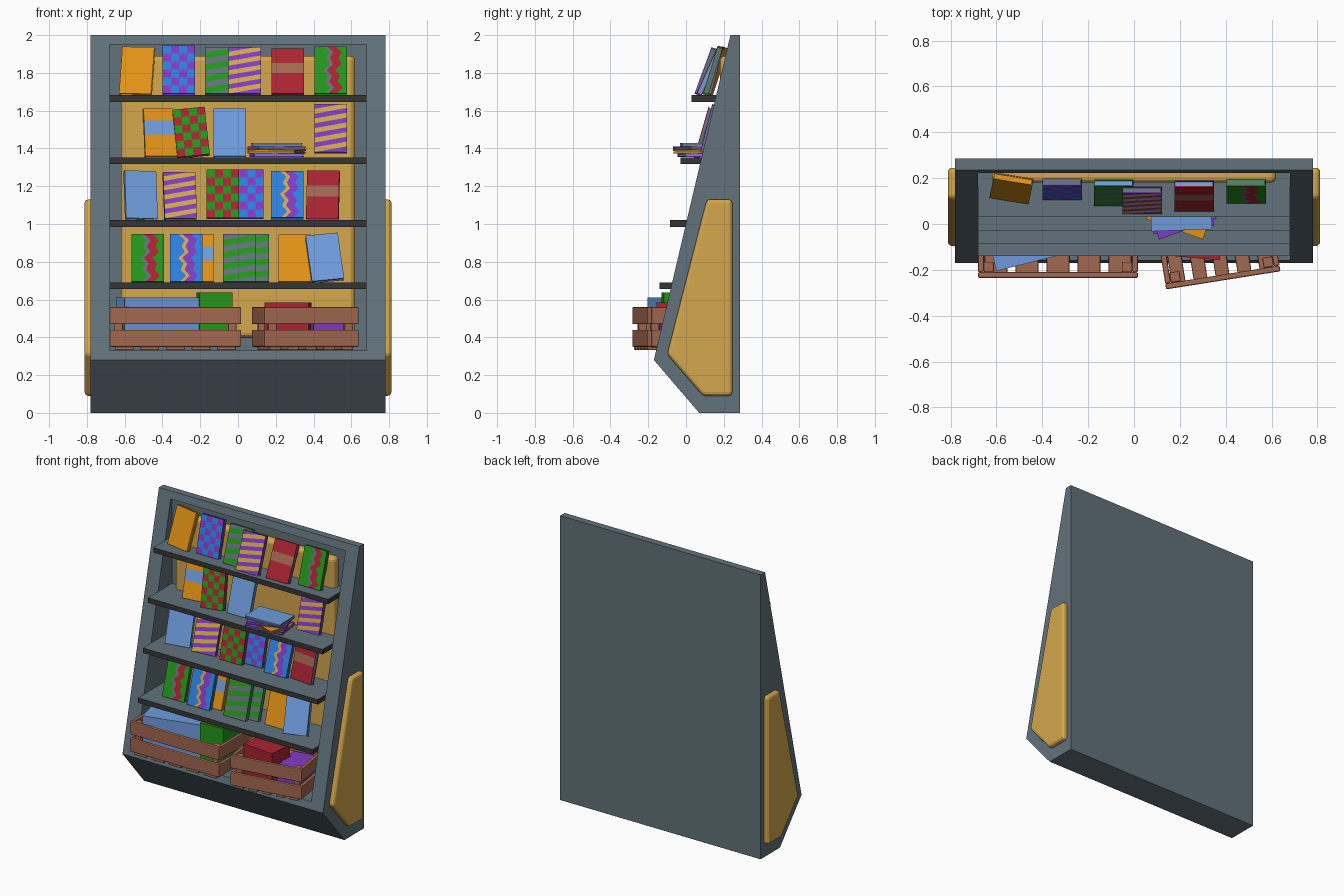
import bpy, bmesh, math
from mathutils import Matrix, Vector

if "Cube" in bpy.data.objects:
    bpy.data.objects.remove(bpy.data.objects["Cube"])

# Palette (linear)
PALETTE = {
    "slate": (.122, .17, .198), "charcoal": (.035, .035, .036), "gold": (.66, .39, .075),
    "brown": (.36, .14, .08), "orange": (.76, .29, .008), "sky": (.156, .33, .72),
    "azure": (.026, .22, .75), "purple": (.22, .045, .55), "green": (.017, .305, .01),
    "red": (.40, .017, .032)}
NAMES = list(PALETTE)
MATS = []
for n, c in PALETTE.items():
    m = bpy.data.materials.new(n)
    m.diffuse_color = (*c, 1)
    m.use_nodes = True
    m.node_tree.nodes["Principled BSDF"].inputs["Base Color"].default_value = m.diffuse_color
    MATS.append(m)
IDX = {n: i for i, n in enumerate(NAMES)}
T = Matrix.Translation
R = lambda deg, ax: Matrix.Rotation(math.radians(deg), 4, ax)


def finish(bm, name, bevel=0, segs=2):
    me = bpy.data.meshes.new(name)
    bm.to_mesh(me)
    bm.free()
    for m in MATS:
        me.materials.append(m)
    ob = bpy.data.objects.new(name, me)
    bpy.context.collection.objects.link(ob)
    if bevel:
        b = ob.modifiers.new("bevel", 'BEVEL')
        b.width, b.segments, b.limit_method = bevel, segs, 'ANGLE'
    return ob


def box(bm, lo, hi, col, M=Matrix()):
    lo, hi = Vector(lo), Vector(hi)
    S = Matrix.Diagonal((*(hi - lo), 1))
    r = bmesh.ops.create_cube(bm, size=1, matrix=M @ T((lo + hi) / 2) @ S)
    faces = {f for v in r["verts"] for f in v.link_faces}
    for f in faces:
        f.material_index = IDX[col]
    return faces


def prism(bm, pts, x0, x1, col):
    """Extrude a (y, z) profile along x."""
    f = bm.faces.new([bm.verts.new((x0, y, z)) for y, z in pts])
    r = bmesh.ops.extrude_face_region(bm, geom=[f])
    bmesh.ops.translate(bm, vec=(x1 - x0, 0, 0),
                        verts=[v for v in r["geom"] if isinstance(v, bmesh.types.BMVert)])
    bmesh.ops.recalc_face_normals(bm, faces=bm.faces)
    for f in bm.faces:
        f.material_index = IDX[col]


# Cabinet body with sloping front, hollowed by a cutter
bm = bmesh.new()
prism(bm, [(.285, 0), (.07, 0), (-.17, .28), (.235, 2), (.285, 2)], -.78, .78, "slate")
body = finish(bm, "cabinet_body")
bm = bmesh.new()
box(bm, (-.68, -1, .33), (.68, .235, 1.95), "slate")
cutter = finish(bm, "opening_cutter")
cutter.hide_render = True
mod = body.modifiers.new("opening", 'BOOLEAN')
mod.object, mod.operation, mod.solver = cutter, 'DIFFERENCE', 'EXACT'
bpy.context.view_layer.objects.active = body
bpy.ops.object.modifier_apply(modifier="opening")
bpy.data.objects.remove(cutter)

# Padded panels: back of the interior and both sides
bm = bmesh.new()
box(bm, (-.62, .18, .40), (.62, .25, 1.89), "gold")
finish(bm, "back_panel", .025, 3)
for s, side in ((-1, "left"), (1, "right")):
    bm = bmesh.new()
    prism(bm, [(.245, .09), (.09, .09), (-.10, .31), (.11, 1.13), (.245, 1.13)],
          s * .75, s * .812, "gold")
    finish(bm, side + "_side_panel", .02, 3)

# Shelves: dark edges, slate tops
for i, (z, y) in enumerate([(.69, -.14), (1.02, -.085), (1.352, -.03), (1.682, .03)]):
    bm = bmesh.new()
    for f in box(bm, (-.68, y, z - .035), (.68, .236, z), "charcoal"):
        f.normal_update()
        if f.normal.z > .5:
            f.material_index = IDX["slate"]
    finish(bm, f"shelf_{i + 1}")


# Cover patterns: yield (uv polygon, colour)
def checks(a, b):
    for i in range(4):
        for j in range(6):
            u, v = i / 4, j / 6
            yield [(u, v), (u + .25, v), (u + .25, v + 1/6), (u, v + 1/6)], (a, b)[(i + j) % 2]


def stripes(a, b, count=5, slope=.12):
    clamp = lambda v: min(1, max(0, v))
    h = 1 / (2 * count)
    for k in range(-2, 2 * count + 1):
        for i in range(8):
            u, w = i / 8, (i + 1) / 8
            v = [clamp(k * h + slope * u), clamp(k * h + slope * w),
                 clamp((k + 1) * h + slope * w), clamp((k + 1) * h + slope * u)]
            pts = list(dict.fromkeys([(u, v[0]), (w, v[1]), (w, v[2]), (u, v[3])]))
            if v[2] - v[1] + v[3] - v[0] > 1e-4 and len(pts) > 2:
                yield pts, (a, b)[k % 2]


def zigzag(base, band, line):
    edges, n = [0, .38, .5, .76, 1], 8
    off = lambda e, j: 0 if e in (0, 1) else (.07 if j % 2 else -.07) + .05 * math.sin(j * 1.3)
    for k, c in enumerate((base, line, band, base)):
        a, b = edges[k], edges[k + 1]
        for j in range(n):
            yield [(a + off(a, j), j / n), (b + off(b, j), j / n),
                   (b + off(b, j + 1), (j + 1) / n), (a + off(a, j + 1), (j + 1) / n)], c


def band(col, v0, v1):
    yield [(0, v0), (1, v0), (1, v1), (0, v1)], col


def book(name, M, col, pattern=None, w=.172, h=.262, t=.03, pages="slate"):
    """Two boards, a spine, a page block and a thin printed front."""
    bm, x, c = bmesh.new(), w / 2, .005
    box(bm, (-x, 0, 0), (x, c, h), col, M)
    box(bm, (-x, t - c, 0), (x, t, h), col, M)
    box(bm, (-x, c, 0), (-x + c, t - c, h), col, M)
    box(bm, (-x + c, c, .005), (x - .005, t - c, h - .005), pages, M)
    for pts, pc in pattern or ():
        f = bm.faces.new([bm.verts.new(M @ Vector((-x + u * w, -.001, v * h))) for u, v in pts])
        f.material_index = IDX[pc]
    finish(bm, name)


# Book designs: cover colour, pattern maker, page colour
DESIGNS = {
    "orange": ("orange", lambda: None, "orange"),
    "sky": ("sky", lambda: None, "sky"),
    "check_blue": ("purple", lambda: checks("purple", "azure"), "slate"),
    "check_red": ("red", lambda: checks("red", "green"), "slate"),
    "stripe_green": ("green", lambda: stripes("green", "slate", 4), "sky"),
    "stripe_gold": ("purple", lambda: stripes("gold", "purple"), "slate"),
    "band_red": ("red", lambda: band("brown", .45, .68), "sky"),
    "band_orange": ("orange", lambda: band("sky", .45, .74), "orange"),
    "zigzag_green": ("green", lambda: zigzag("green", "red", "slate"), "slate"),
    "zigzag_blue": ("azure", lambda: zigzag("azure", "purple", "gold"), "slate")}

# Standing books: design, x, z, front y, lean, yaw, roll
BOOKS = [
    ("orange", -.545, 1.69, .10, 19, -9, 1), ("check_blue", -.313, 1.69, .105, 14, 0, 0),
    ("stripe_green", -.088, 1.69, .08, 19, 0, 0), ("stripe_gold", .036, 1.69, .045, 20, 0, 0),
    ("band_red", .263, 1.69, .055, 24, 0, 0), ("zigzag_green", .49, 1.69, .09, 17, 0, 0),
    ("band_orange", -.405, 1.36, .09, 16, 8, 0), ("check_red", -.235, 1.362, .045, 16, 0, -6),
    ("sky", -.043, 1.36, .06, 17, 0, 0), ("stripe_gold", .49, 1.38, .075, 14, 0, 0),
    ("sky", -.508, 1.03, .05, 16, 14, 2), ("stripe_gold", -.302, 1.03, .045, 20, 6, 0),
    ("check_red", -.08, 1.035, .03, 14, 0, 0), ("check_blue", .05, 1.035, .07, 14, 0, 0),
    ("zigzag_blue", .262, 1.035, .035, 20, 0, 0), ("band_red", .445, 1.03, .06, 14, -6, 0),
    ("zigzag_green", -.478, .695, -.04, 17, 0, 0), ("zigzag_blue", -.275, .695, -.05, 17, 0, 0),
    ("band_orange", -.212, .695, -.005, 17, 0, 0), ("stripe_green", .007, .695, -.05, 17, 0, 0),
    ("stripe_green", .077, .695, -.01, 17, 0, 0), ("orange", .30, .695, -.01, 17, 0, 0),
    ("sky", .477, .705, -.05, 22, 4, -6)]
for i, (d, x, z, y, lean, yaw, roll) in enumerate(BOOKS):
    col, pat, pg = DESIGNS[d]
    book(f"book_{i + 1}_{d}", T((x, y, z)) @ R(yaw, 'Z') @ R(-lean, 'X') @ R(roll, 'Y'),
         col, pat(), pages=pg)

# Stack of flat books on the third shelf
for i, (col, pg, yaw) in enumerate([("purple", "sky", 8), ("orange", "slate", -20),
                                    ("purple", "slate", 20), ("sky", "slate", 2)]):
    M = T((.205, .06, 1.372 + i * .019)) @ R(yaw, 'Z') @ R(-90, 'X') @ T((0, 0, -.0875))
    book(f"stacked_book_{i + 1}", M, col, w=.265, h=.175, t=.018, pages=pg)


def crate(name, M, L, D):
    """Slatted crate with its origin at the front left bottom corner."""
    bm, t, p = bmesh.new(), .025, .045
    for z in (.02, .14):
        for y in (0, D - t):
            box(bm, (0, y, z), (L, y + t, z + .09), "brown", M)
        for x in (0, L - t):
            box(bm, (x, t, z), (x + t, D - t, z + .09), "brown", M)
    for x in (t, L - t - p):
        for y in (t, D - t - p):
            box(bm, (x, y, .015), (x + p, y + p, .225), "brown", M)
    pitch = (L - .02) / 5
    for i in range(5):
        x = .01 + i * pitch
        box(bm, (x + .018, .005, .002), (x + pitch - .018, D - .005, .02), "brown", M)
    finish(bm, name, .006, 2)


crate("left_crate", T((-.68, -.235, .33)), .697, .43)
crate("right_crate", T((.14, -.285, .33)) @ R(9, 'Z'), .505, .43)

# Boxes inside the crates: colour, corner x, corner y, yaw, width, depth, top
for col, x, y, yaw, w, d, top in [
        ("sky", -.60, -.205, 14, .46, .19, .61), ("green", -.205, -.13, 4, .175, .20, .637),
        ("red", .14, -.137, -5, .235, .18, .585), ("purple", .40, -.14, 10, .19, .25, .50)]:
    bm = bmesh.new()
    box(bm, (0, 0, .352), (w, d, top), col, T((x, y, 0)) @ R(yaw, 'Z'))
    finish(bm, col + "_box")
